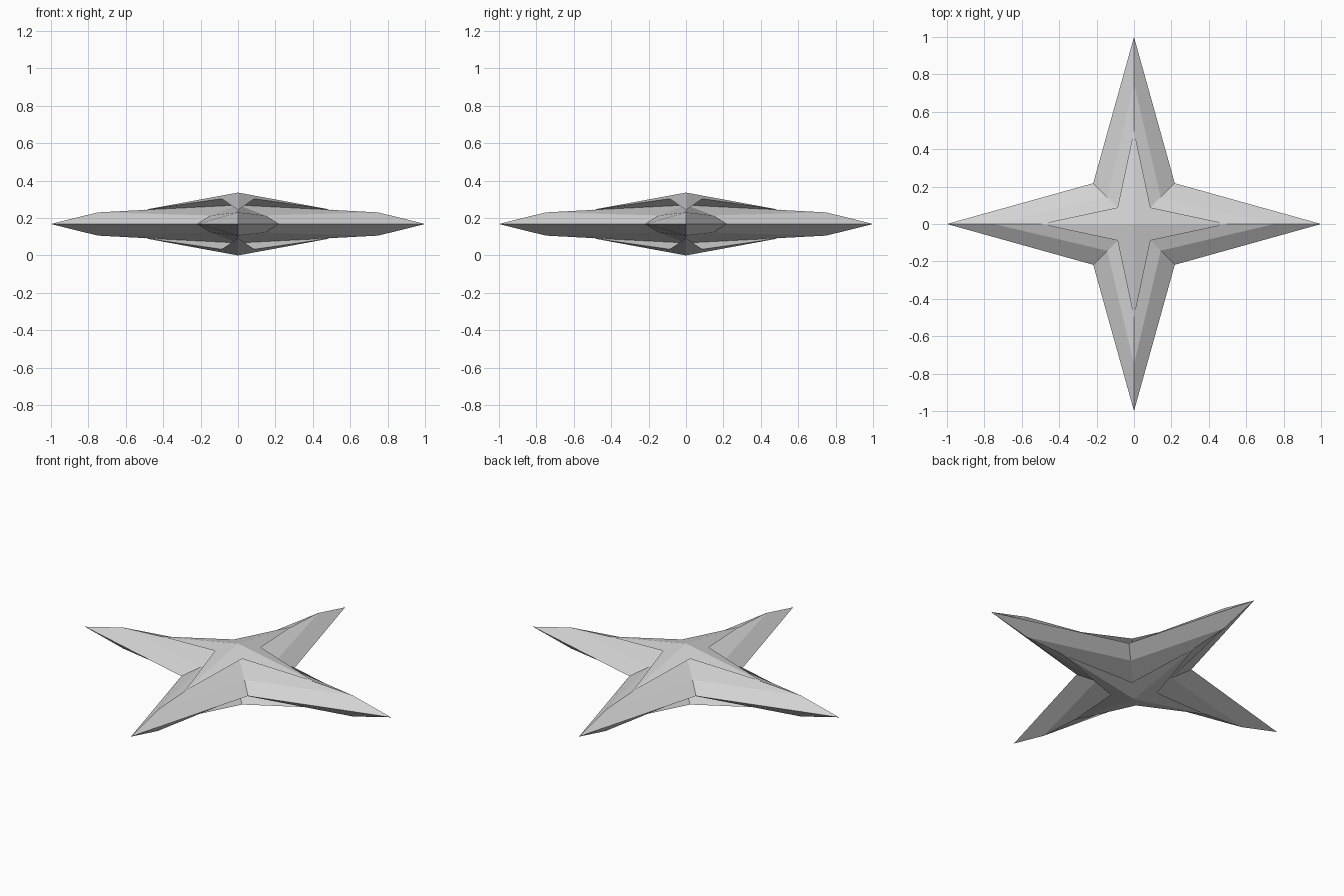
import bpy
import bmesh

cube = bpy.data.objects.get("Cube")
if cube:
    bpy.data.objects.remove(cube, do_unlink=True)

MID = 0.168  # height of the widest outline

grey = bpy.data.materials.new("light grey")
grey.use_nodes = True
colour = (0.65, 0.65, 0.65, 1)
grey.diffuse_color = colour
grey.node_tree.nodes["Principled BSDF"].inputs["Base Color"].default_value = colour


def star_ring(bm, tip, tip_z, corner, corner_z):
    """Eight vertices of a four-pointed star, tips and inner corners in turn."""
    ring = []
    for c, s in ((1, 0), (0, 1), (-1, 0), (0, -1)):
        ring.append(bm.verts.new((tip * c, tip * s, tip_z)))
        ring.append(bm.verts.new((corner * (c - s), corner * (c + s), corner_z)))
    return ring


def fan(bm, ring, z):
    """Close a ring with a peak on the centre line."""
    peak = bm.verts.new((0, 0, z))
    for a, b in zip(ring, ring[1:] + ring[:1]):
        bm.faces.new((a, b, peak))


def bridge(bm, lower, upper):
    for i in range(len(lower)):
        j = (i + 1) % len(lower)
        bm.faces.new((lower[i], lower[j], upper[j], upper[i]))


def finish(bm, name):
    bmesh.ops.recalc_face_normals(bm, faces=bm.faces)
    mesh = bpy.data.meshes.new(name)
    bm.to_mesh(mesh)
    bm.free()
    mesh.materials.append(grey)
    obj = bpy.data.objects.new(name, mesh)
    obj.location.z = MID
    bpy.context.collection.objects.link(obj)


# Main star: sharp outline, bevelled band, shallow peaks above and below
bm = bmesh.new()
outline = star_ring(bm, 1, 0, 0.218, 0)
for side in (1, -1):
    shoulder = star_ring(bm, 0.75, 0.062 * side, 0.143, 0.046 * side)
    bridge(bm, outline, shoulder)
    fan(bm, shoulder, 0.102 * side)
finish(bm, "star_body")

# Raised star caps with undercut edges
for side, name in ((1, "upper_cap"), (-1, "lower_cap")):
    bm = bmesh.new()
    rim = star_ring(bm, 0.5, 0.076 * side, 0.088, 0.135 * side)
    fan(bm, rim, MID * side)
    fan(bm, rim, 0.1 * side)
    finish(bm, name)
